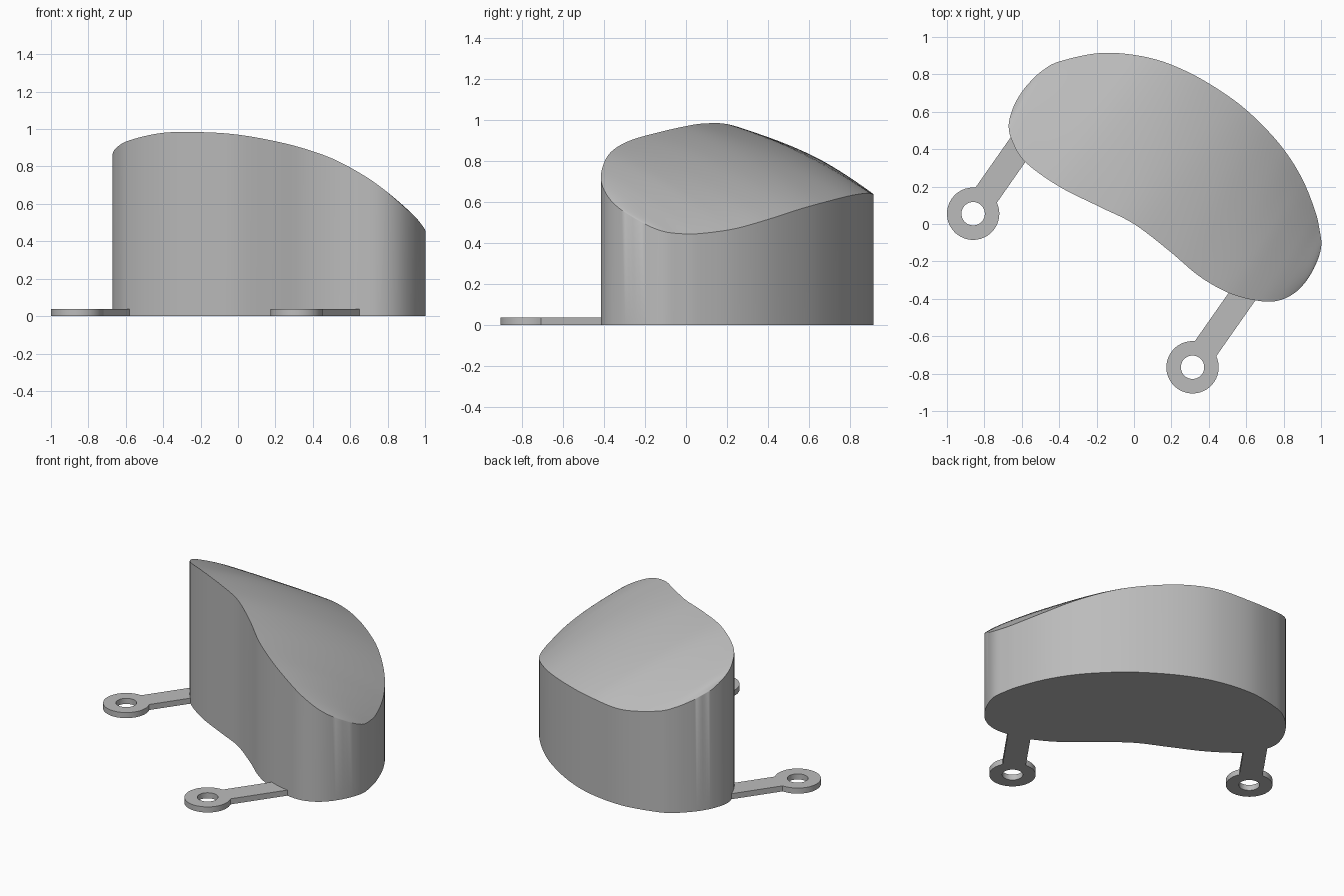
import bpy, bmesh, math
from mathutils import Vector

cube = bpy.data.objects.get("Cube")
if cube:
    bpy.data.objects.remove(cube, do_unlink=True)

grey = bpy.data.materials.new("plain grey")
grey.use_nodes = True
COLOUR = (0.5, 0.5, 0.5, 1)
grey.diffuse_color = COLOUR
grey.node_tree.nodes["Principled BSDF"].inputs["Base Color"].default_value = COLOUR


def finish(name, bm, angle=30):
    """Turn a bmesh into a smooth-shaded object that keeps its sharp edges."""
    bmesh.ops.recalc_face_normals(bm, faces=bm.faces)
    mesh = bpy.data.meshes.new(name)
    bm.to_mesh(mesh)
    bm.free()
    obj = bpy.data.objects.new(name, mesh)
    bpy.context.collection.objects.link(obj)
    mesh.materials.append(grey)
    bpy.ops.object.select_all(action='DESELECT')
    obj.select_set(True)
    bpy.context.view_layer.objects.active = obj
    bpy.ops.object.shade_smooth_by_angle(angle=math.radians(angle))
    return obj


def closed_spline(points, steps):
    """Closed Catmull-Rom curve through the points."""
    result = []
    n = len(points)
    for i in range(n):
        a, b, c, d = (points[(i + k) % n] for k in (-1, 0, 1, 2))
        for s in range(steps):
            t = s / steps
            result.append(b + ((c - a) * t + (2 * a - 5 * b + 4 * c - d) * t ** 2
                               + (3 * b - a - 3 * c + d) * t ** 3) / 2)
    return result


# Rim of the bean-shaped body: each chain runs from the left-hand tip to the right
tip_start = (-.607, .695, .765)
front_rim = [(-.645, .625, .8), (-.67, .53, .86), (-.65, .44, .9), (-.58, .33, .94),
             (-.4, .2, .98), (-.18, .09, .983), (0, 0, .97), (.19, -.145, .937),
             (.35, -.28, .897), (.51, -.37, .84), (.66, -.41, .76), (.77, -.41, .685),
             (.87, -.36, .6)]
tip_end = (.95, -.26, .525)
back_rim = [(-.56, .755, .735), (-.49, .82, .7), (-.395, .87, .67), (-.165, .915, .637),
            (.085, .888, .643), (.3, .807, .632), (.51, .68, .6), (.66, .555, .565),
            (.8, .4, .515), (.9, .24, .47), (.965, .08, .447), (.99, -.02, .445),
            (1, -.13, .462)]
STEPS, ROWS, BULGE = 6, 14, .03
control = [Vector(p) for p in [tip_start, *front_rim, tip_end, *reversed(back_rim)]]
rim = closed_spline(control, STEPS)
half = len(rim) // 2

# Body: slightly domed top stretched between the chains, straight walls, flat base
bm = bmesh.new()
columns = []
for i in range(half + 1):
    front, back = rim[i], rim[-i % len(rim)]
    if i in (0, half):
        columns.append([bm.verts.new(front)] * (ROWS + 1))
        continue
    crown = BULGE * min(1, (back - front).length / .8)
    column = []
    for r in range(ROWS + 1):
        t = r / ROWS
        p = front.lerp(back, t)
        p.z += crown * 4 * t * (1 - t)
        column.append(bm.verts.new(p))
    columns.append(column)
for left, right in zip(columns, columns[1:]):
    for r in range(ROWS):
        corners = dict.fromkeys((left[r], right[r], right[r + 1], left[r + 1]))
        bm.faces.new(list(corners))
edge = [c[0] for c in columns] + [c[-1] for c in columns[-2:0:-1]]
base = [bm.verts.new((v.co.x, v.co.y, 0)) for v in edge]
for k in range(len(edge)):
    bm.faces.new((edge[k - 1], edge[k], base[k], base[k - 1]))
bm.faces.new(base)
finish("bean_body", bm)

# Mounting lugs: a ring with a bar that runs into the body
SIDES, OUTER, INNER, THICK = 48, .14, .0625, .037
JOIN = SIDES // 12  # the bar meets the ring this many vertices either side


def lug(name, x, y, length):
    bm = bmesh.new()

    def circle(radius):
        return [bm.verts.new((radius * math.cos(k * math.tau / SIDES),
                              radius * math.sin(k * math.tau / SIDES), 0))
                for k in range(SIDES)]

    outer, inner = circle(OUTER), circle(INNER)
    for k in range(SIDES):
        bm.faces.new((outer[k - 1], outer[k], inner[k], inner[k - 1]))
    ends = [bm.verts.new((length, s * OUTER / 2, 0)) for s in (1, -1)]
    bm.faces.new([outer[k] for k in range(-JOIN, JOIN + 1)] + ends)
    grown = bmesh.ops.extrude_face_region(bm, geom=bm.faces[:], use_keep_orig=True)
    top = [g for g in grown["geom"] if isinstance(g, bmesh.types.BMVert)]
    bmesh.ops.translate(bm, verts=top, vec=(0, 0, THICK))
    obj = finish(name, bm)
    obj.location = (x, y, 0)
    obj.rotation_euler.z = math.radians(55)


lug("right_lug", -.86, .055, .47)
lug("left_lug", .313, -.766, .49)
